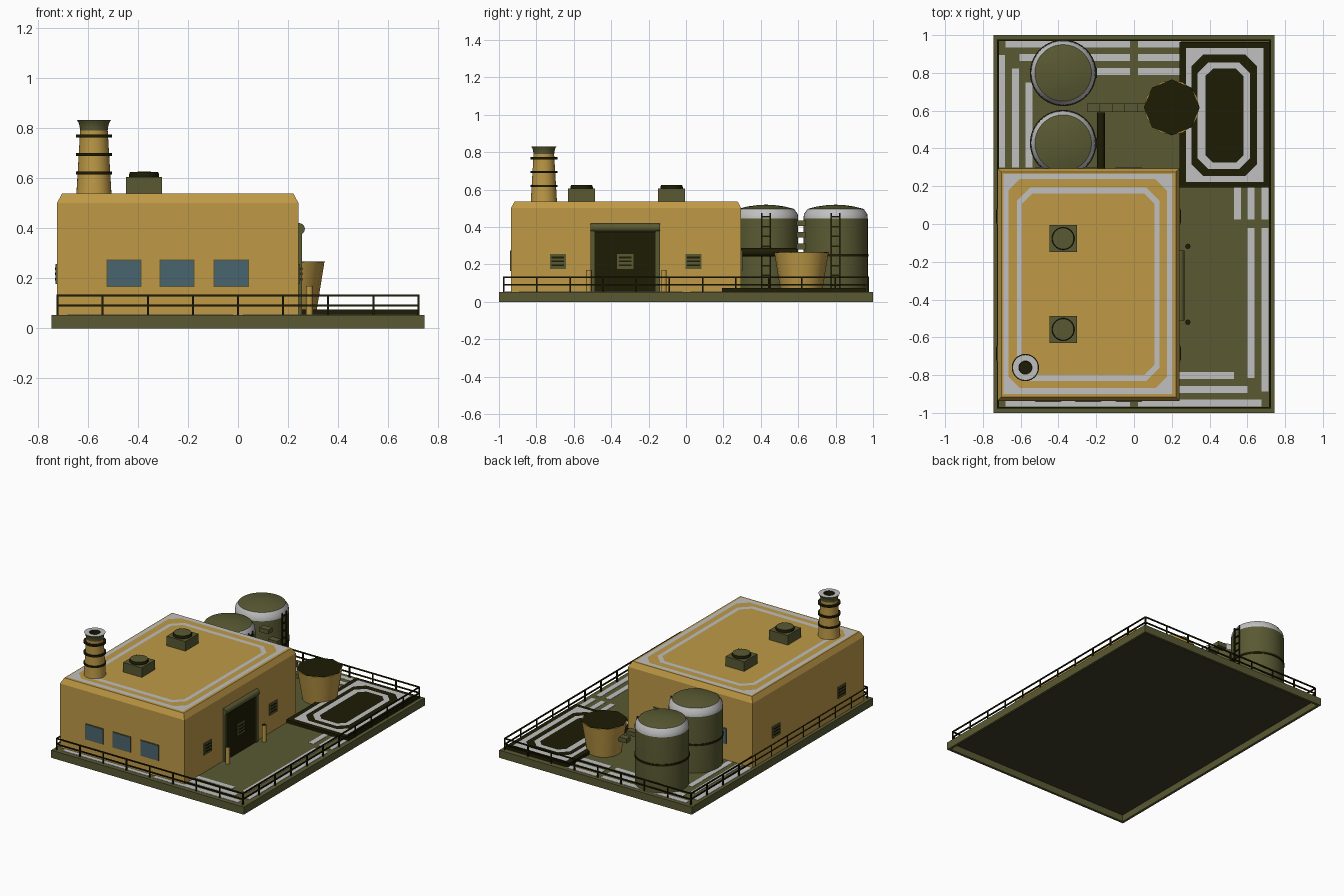
import bpy, bmesh, math
from mathutils import Matrix

old = bpy.data.objects.get("Cube")
if old:
    bpy.data.objects.remove(old, do_unlink=True)


def material(name, r, g, b):
    m = bpy.data.materials.new(name)
    m.use_nodes = True
    m.diffuse_color = (r, g, b, 1)
    bsdf = m.node_tree.nodes["Principled BSDF"]
    bsdf.inputs["Base Color"].default_value = (r, g, b, 1)
    bsdf.inputs["Roughness"].default_value = 0.8
    return m


OCHRE = material("ochre", 0.52, 0.323, 0.062)
OLIVE = material("olive", 0.1, 0.1, 0.033)
DARK = material("dark olive", 0.012, 0.0115, 0.0015)
GREY = material("pale grey", 0.53, 0.53, 0.53)
BLUE = material("glass blue", 0.068, 0.13, 0.16)
UNDER = material("underside brown", 0.048, 0.048, 0.024)


def finish(name, bm, *mats, smooth=False):
    mesh = bpy.data.meshes.new(name)
    bm.to_mesh(mesh)
    bm.free()
    for m in mats:
        mesh.materials.append(m)
    if smooth:
        for p in mesh.polygons:
            p.use_smooth = True
        mesh.set_sharp_from_angle(angle=math.radians(35))
    obj = bpy.data.objects.new(name, mesh)
    bpy.context.collection.objects.link(obj)
    return obj


def add_box(bm, x0, x1, y0, y1, z0, z1):
    size = Matrix.Diagonal((x1 - x0, y1 - y0, z1 - z0, 1))
    place = Matrix.Translation(((x0 + x1) / 2, (y0 + y1) / 2, (z0 + z1) / 2))
    bmesh.ops.create_cube(bm, size=1, matrix=place @ size)


def boxes(name, mat, specs):
    bm = bmesh.new()
    for s in specs:
        add_box(bm, *s)
    return finish(name, bm, mat)


def lathe(name, profile, mats, bands=None, at=(0, 0, 0), sides=32, turn=None):
    """Spin (radius, height) points; bands gives each segment's material slot."""
    bm = bmesh.new()
    rings = []
    for r, z in profile:
        n = sides if r else 1
        rings.append([bm.verts.new((r * math.cos(math.tau * i / n), r * math.sin(math.tau * i / n), z))
                      for i in range(n)])
    for k, (a, b) in enumerate(zip(rings, rings[1:])):
        for i in range(sides):
            j = (i + 1) % sides
            quad = [a[i % len(a)], a[j % len(a)], b[j % len(b)], b[i % len(b)]]
            f = bm.faces.new(list(dict.fromkeys(quad)))
            f.material_index = bands[k] if bands else 0
    bm.transform(Matrix.Translation(at) @ (turn or Matrix()))
    return finish(name, bm, *mats, smooth=True)


def octagon(x0, x1, y0, y1, cut):
    c = max(cut, 0.0005)
    return [(x0 + c, y0), (x1 - c, y0), (x1, y0 + c), (x1, y1 - c),
            (x1 - c, y1), (x0 + c, y1), (x0, y1 - c), (x0, y0 + c)]


def ring_plate(name, mat, z, outer, inner):
    bm = bmesh.new()
    a, b = ([bm.verts.new((x, y, z)) for x, y in octagon(*o)] for o in (outer, inner))
    for i in range(8):
        j = (i + 1) % 8
        bm.faces.new((a[i], a[j], b[j], b[i]))
    return finish(name, bm, mat)


# Ground slab: a thin deck inside a kerb, hollow underneath
GROUND = 0.053
bm = bmesh.new()
add_box(bm, -0.745, 0.745, -1, 1, 0, GROUND)
bottom = min(bm.faces, key=lambda f: f.calc_center_median().z)
for thickness in (0.025, 0.0005):
    bmesh.ops.inset_region(bm, faces=[bottom], thickness=thickness)
bottom.material_index = 1
bmesh.ops.translate(bm, verts=bottom.verts, vec=(0, 0, GROUND - 0.006))
finish("ground_slab", bm, OLIVE, UNDER)

# Painted ground stripes, in nested rows
stripes = []
W = 0.037
for i in range(3):
    s = i * 0.073
    stripes += [(-0.68 + s, -0.02, 0.935 - s, 0.935 - s + W), (0.02, 0.25, 0.935 - s, 0.935 - s + W),
                (-0.72 + s, -0.72 + s + W, 0.3, 0.895 - s), (0.675 - s, 0.675 - s + W, 0.025, 0.2),
                (0.24 if i else 0.02, 0.675 - s, s - 0.967, s - 0.967 + W)]
    if i < 2:
        stripes.append((0.675 - s, 0.675 - s + W, s - 0.887, -0.02))
stripes.append((-0.68, -0.02, -0.967, -0.967 + W))
boxes("ground_stripes", GREY, [(*s, GROUND, GROUND + 0.002) for s in stripes])

# Perimeter railing
FX, FY, T = 0.72, 0.974, 0.004
rail = []
for z in (0.091, 0.131):
    for s in (-1, 1):
        rail.append((-FX, FX, s * FY - T, s * FY + T, z - T, z + T))
        rail.append((s * FX - T, s * FX + T, -FY, FY, z - T, z + T))
posts = [(-FX + 2 * FX * i / 8, s * FY) for i in range(9) for s in (-1, 1)]
posts += [(s * FX, -FY + 2 * FY * i / 11) for i in range(1, 11) for s in (-1, 1)]
rail += [(x - T, x + T, y - T, y + T, GROUND, 0.131) for x, y in posts]
boxes("perimeter_railing", DARK, rail)

# Main hall with a sloped roof edge
BX0, BX1, BY0, BY1, ROOF = -0.722, 0.241, -0.936, 0.295, 0.538
bm = bmesh.new()
add_box(bm, BX0, BX1, BY0, BY1, GROUND, ROOF - 0.037)
top = max(bm.faces, key=lambda f: f.calc_center_median().z)
bmesh.ops.inset_region(bm, faces=[top], thickness=0.028)
bmesh.ops.translate(bm, verts=top.verts, vec=(0, 0, 0.037))
finish("main_hall", bm, OCHRE)

# Roof markings
ring_plate("roof_outer_stripe", GREY, ROOF + 0.002,
           (-0.692, 0.205, -0.9, 0.266, 0), (-0.665, 0.175, -0.868, 0.237, 0.06))
ring_plate("roof_inner_stripe", GREY, ROOF + 0.002,
           (-0.62, 0.135, -0.832, 0.192, 0.07), (-0.593, 0.108, -0.8, 0.162, 0.055))

# Windows on the front and back walls
frames, panes = [], []
for x in (-0.455, -0.243, -0.027):
    for wall, s in ((BY0, -1), (BY1, 1)):
        for out, half, tall, group in ((0.004, 0.07, 0.055, frames), (0.006, 0.066, 0.051, panes)):
            ys = sorted((wall, wall + s * out))
            group.append((x - half, x + half, *ys, 0.22 - tall, 0.22 + tall))
boxes("window_frames", OLIVE, frames)
boxes("window_panes", BLUE, panes)

# Louvred vents on the side walls, and one on the shutter
plates, slats = [], []
vents = [(w, s, y) for w, s in ((BX0, -1), (BX1, 1)) for y in (-0.685, 0.04)]
for wall, s, y in vents + [(BX1 + 0.008, 1, -0.325)]:
    plates.append((*sorted((wall, wall + s * 0.006)), y - 0.043, y + 0.043, 0.177, 0.257))
    for z in (0.196, 0.217, 0.238):
        slats.append((*sorted((wall, wall + s * 0.008)), y - 0.034, y + 0.034, z - 0.005, z + 0.005))
boxes("vent_plates", OLIVE, plates)
boxes("vent_slats", DARK, slats)

# Roller door
boxes("door_shutter", DARK, [(BX1, BX1 + 0.008, -0.49, -0.16, GROUND, 0.38)])
boxes("door_frame", OLIVE, [(BX1, BX1 + 0.015, y, y + 0.022, GROUND, 0.4) for y in (-0.51, -0.162)])
along_y = Matrix.Rotation(math.radians(-90), 4, "X")
lathe("door_roller", [(0, 0), (0.023, 0), (0.023, 0.37), (0, 0.37)], [OLIVE],
      at=(BX1 + 0.003, -0.51, 0.397), sides=16, turn=along_y)

# Bollards beside the door
for side, y in (("right", -0.52), ("left", -0.118)):
    lathe("bollard_" + side, [(0.014, GROUND), (0.014, 0.17), (0, 0.17)], [OCHRE, DARK], [0, 1],
          at=(0.285, y, 0), sides=12)

# Chimney with bands and a flared lip
CH = (-0.575, -0.76, 0)
lathe("chimney", [(0.07, ROOF), (0.055, 0.79), (0.057, 0.805), (0.061, 0.82), (0.068, 0.832),
                  (0.035, 0.832), (0.033, 0.76), (0, 0.76)],
      [OCHRE, OLIVE, GREY, DARK], [0, 1, 1, 1, 2, 3, 3], at=CH)
for i, z in enumerate((0.62, 0.694, 0.768)):
    lathe("chimney_band_%d" % (i + 1), [(0.05, z - 0.006), (0.072, z - 0.006), (0.072, z + 0.006), (0.05, z + 0.006)],
          [DARK], at=CH)

# Roof ventilators
for side, y in (("front", -0.558), ("back", -0.077)):
    boxes("ventilator_box_" + side, OLIVE, [(-0.447, -0.303, y - 0.072, y + 0.072, ROOF, 0.605)])
    lathe("ventilator_cap_" + side, [(0.06, 0.605), (0.06, 0.614), (0.056, 0.624), (0, 0.626)],
          [DARK, OLIVE], [0, 0, 1], at=(-0.375, y, 0))

# Storage tanks, each with a hoop and a ladder
TX, R = -0.375, 0.172
for side, y in (("front", 0.428), ("back", 0.8)):
    lathe("tank_" + side, [(R, GROUND), (R, 0.445), (0.169, 0.47), (0.15, 0.497), (0.1, 0.51), (0.05, 0.517), (0, 0.52)],
          [OLIVE, GREY], [0, 1, 1, 0, 0, 0], at=(TX, y, 0), sides=40)
    lathe("tank_hoop_" + side, [(R, 0.243), (R + 0.004, 0.243), (R + 0.004, 0.257), (R, 0.257)],
          [DARK], at=(TX, y, 0), sides=40)
    x = TX + R + 0.002
    ladder = [(x - T, x + T, y + s * 0.023 - T, y + s * 0.023 + T, GROUND, 0.475) for s in (-1, 1)]
    ladder += [(x - T, x + T, y - 0.023, y + 0.023, z - 0.004, z + 0.004)
               for z in (0.09 + 0.052 * i for i in range(8))]
    boxes("tank_ladder_" + side, DARK, ladder)

# Pipe leaving the hall and open stepped conveyor between tanks and hopper
lathe("feed_pipe", [(0, 0), (0.022, 0), (0.022, 0.31), (0, 0.31)], [DARK],
      at=(-0.175, BY1 - 0.015, 0.265), sides=16, turn=along_y)
boxes("stepped_conveyor", OLIVE, [(-0.25 + 0.066 * i, -0.18 + 0.066 * i, 0.592, 0.638,
                                   0.405 - 0.062 * i, 0.435 - 0.062 * i) for i in range(5)])

# Loading pad with nested painted rings
PAD = 0.075
boxes("loading_pad", DARK, [(0.24, 0.72, 0.192, 0.963, GROUND, PAD)])
ring_plate("pad_outer_ring", GREY, PAD + 0.002,
           (0.275, 0.685, 0.223, 0.932, 0), (0.305, 0.65, 0.255, 0.897, 0.06))
ring_plate("pad_inner_ring", GREY, PAD + 0.002,
           (0.337, 0.613, 0.292, 0.855, 0.055), (0.378, 0.58, 0.325, 0.823, 0.04))

# Tapered hopper with an eight-sided dark fill
HOP = (0.2, 0.617, 0)
lathe("hopper", [(0.111, GROUND), (0.145, 0.265), (0, 0.265)], [OCHRE], at=HOP, sides=16)
lathe("hopper_fill", [(0.148, 0.265), (0.148, 0.267), (0, 0.267)], [DARK], at=HOP, sides=8)
